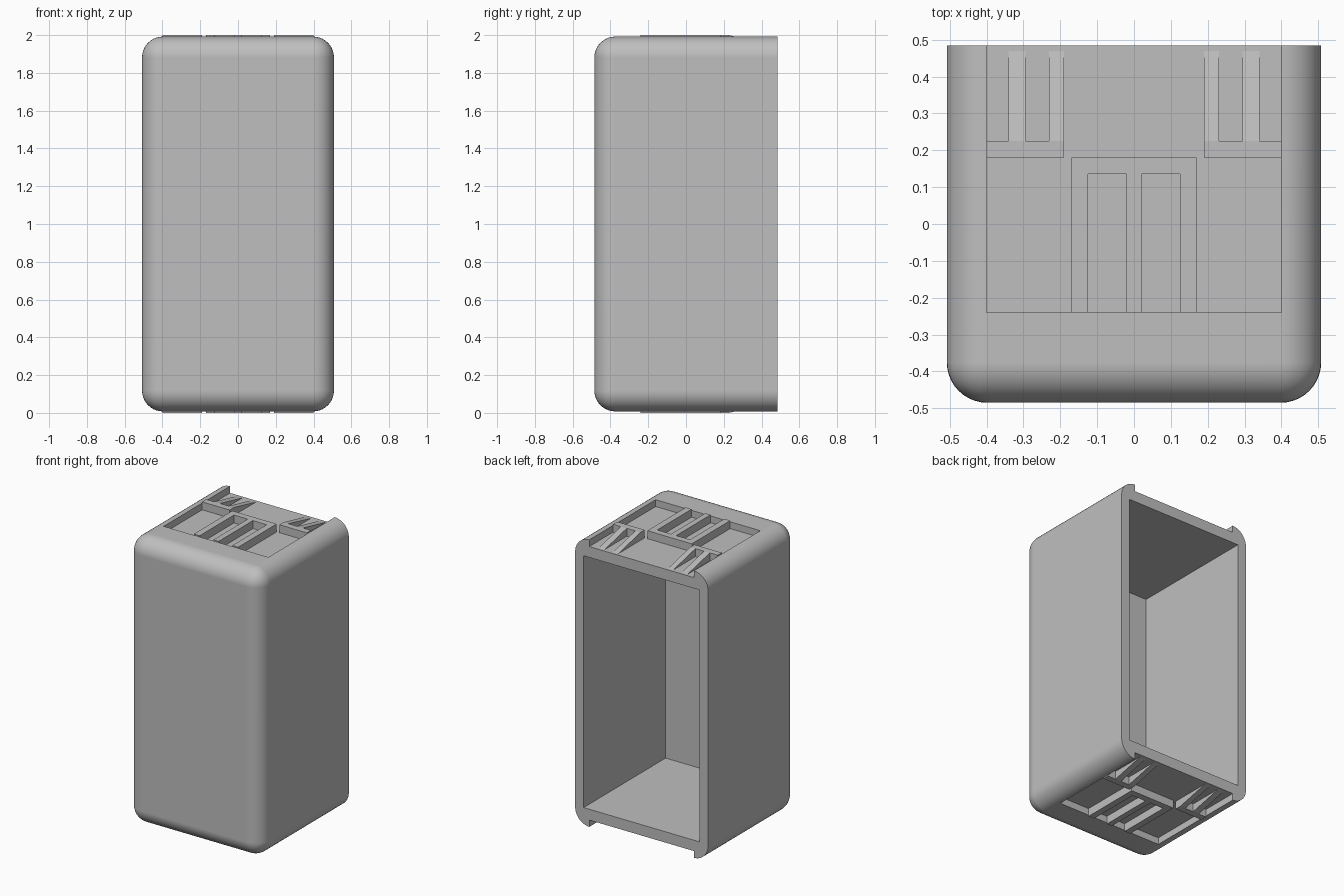
import bpy
import bmesh
from mathutils import Matrix, Vector

if "Cube" in bpy.data.objects:
    bpy.data.objects.remove(bpy.data.objects["Cube"], do_unlink=True)

GREY = bpy.data.materials.new("matte_grey")
GREY.use_nodes = True
GREY.diffuse_color = (0.52, 0.52, 0.52, 1)
GREY.node_tree.nodes["Principled BSDF"].inputs["Base Color"].default_value = (0.52, 0.52, 0.52, 1)

BACK = 0.485       # open rear plane
FLOOR = 0.945      # recess floor, measured from mid height
SKIN = 0.992       # end face of the shell
RIB_TOP = 1.0      # ribs stand slightly proud


def finish(bm, name):
    bmesh.ops.recalc_face_normals(bm, faces=bm.faces)
    mesh = bpy.data.meshes.new(name)
    bm.to_mesh(mesh)
    bm.free()
    obj = bpy.data.objects.new(name, mesh)
    bpy.context.collection.objects.link(obj)
    mesh.materials.append(GREY)
    return obj


def add_box(bm, x0, x1, y0, y1, z0, z1):
    lo, hi = Vector((x0, y0, z0)), Vector((x1, y1, z1))
    matrix = Matrix.Translation((lo + hi) / 2) @ Matrix.Diagonal((*(hi - lo), 1))
    return bmesh.ops.create_cube(bm, size=1, matrix=matrix)["verts"]


def box_object(name, *bounds):
    bm = bmesh.new()
    add_box(bm, *bounds)
    return finish(bm, name)


def cut(target, cutter):
    mod = target.modifiers.new("cut", "BOOLEAN")
    mod.operation = "DIFFERENCE"
    mod.solver = "EXACT"
    mod.object = cutter
    bpy.context.view_layer.objects.active = target
    bpy.ops.object.modifier_apply(modifier=mod.name)
    bpy.data.objects.remove(cutter, do_unlink=True)


# Shell: every edge rounded except those around the open back
bm = bmesh.new()
add_box(bm, -0.508, 0.508, -BACK, BACK, 1 - SKIN, 1 + SKIN)
rounded = [e for e in bm.edges if any(v.co.y < 0 for v in e.verts)]
bmesh.ops.bevel(bm, geom=rounded, offset=0.11, segments=10, profile=0.5, affect="EDGES")
shell = finish(bm, "shell")

# Hollow interior, then a shallow recess in each end that runs out at the back
cut(shell, box_object("interior_cutter", -0.443, 0.443, -0.41, 0.6, 0.13, 1.87))
for end in (1, -1):
    z0, z1 = sorted((1 + end * FLOOR, 1 + end * 1.1))
    cut(shell, box_object("recess_cutter", -0.4, 0.4, -0.24, 0.6, z0, z1))

bpy.ops.object.select_all(action="DESELECT")
shell.select_set(True)
bpy.context.view_layer.objects.active = shell
bpy.ops.object.shade_smooth_by_angle(angle=0.6)
normals = shell.modifiers.new("even_normals", "WEIGHTED_NORMAL")
normals.keep_sharp = True


def centre_comb(bm):
    # Crossbar with three prongs reaching the front wall of the recess
    add_box(bm, -0.17, 0.17, 0.135, 0.18, FLOOR - 0.01, RIB_TOP)
    for x0, x1 in ((-0.17, -0.125), (-0.02, 0.02), (0.125, 0.17)):
        add_box(bm, x0, x1, -0.24, 0.135, FLOOR - 0.01, RIB_TOP)


def side_comb(bm, side):
    # Crossbar with two ribs ramping down to the floor at the back
    spans = [sorted((side * a, side * b)) for a, b in ((0.19, 0.4), (0.19, 0.23), (0.295, 0.34))]
    add_box(bm, *spans[0], 0.18, 0.225, FLOOR - 0.01, RIB_TOP)
    for span in spans[1:]:
        for v in add_box(bm, *span, 0.225, 0.47, FLOOR - 0.005, RIB_TOP):
            if v.co.y > 0.4 and v.co.z > FLOOR:
                v.co.z = FLOOR


# The same rib layout is mirrored onto both ends
for end, label in ((1, "top"), (-1, "bottom")):
    combs = [("centre_comb", centre_comb, ()),
             ("left_comb", side_comb, (1,)),
             ("right_comb", side_comb, (-1,))]
    for name, build, args in combs:
        bm = bmesh.new()
        build(bm, *args)
        for v in bm.verts:
            v.co.z = 1 + end * v.co.z
        finish(bm, f"{label}_{name}")
